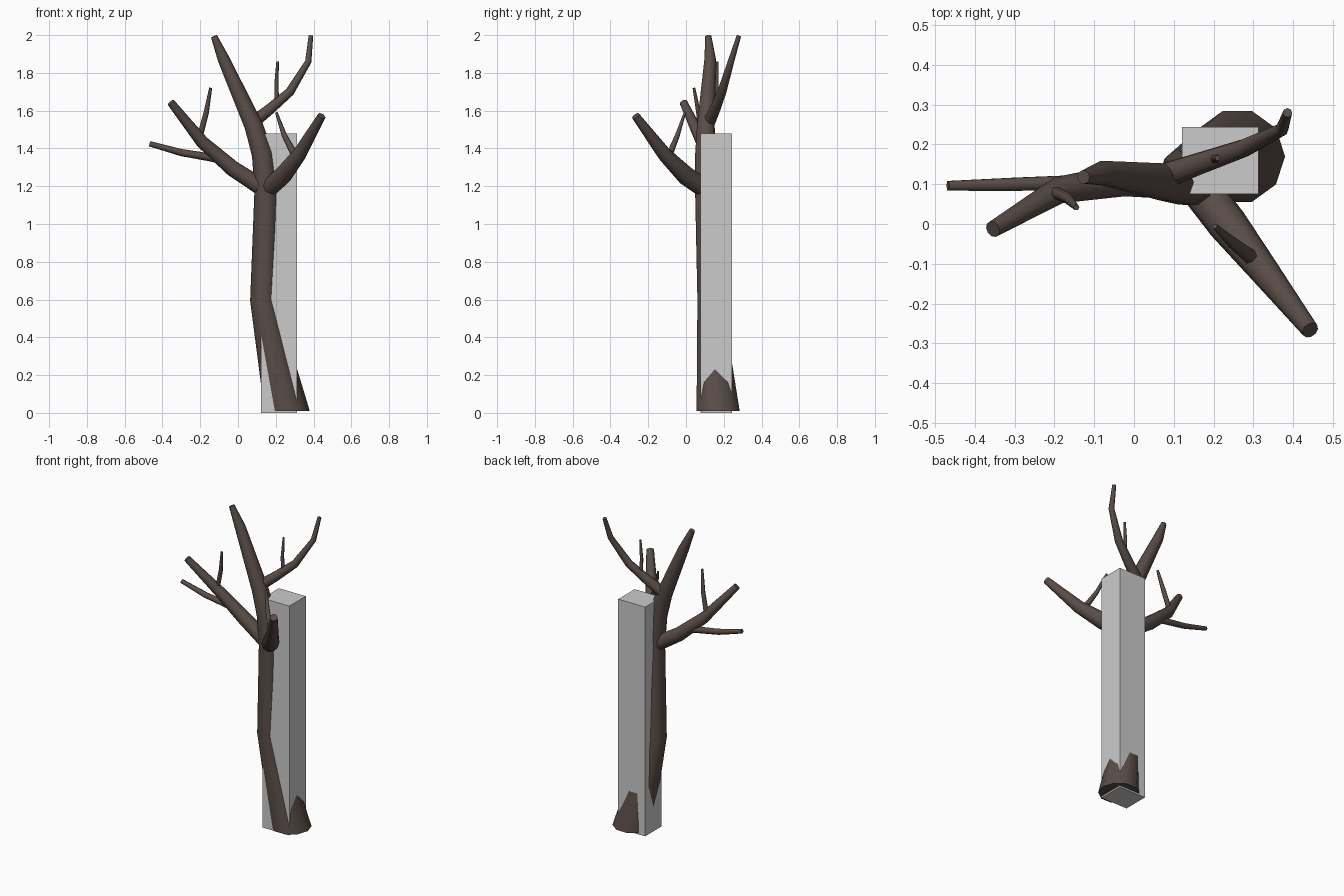
import bpy, bmesh, math
from mathutils import Vector

if "Cube" in bpy.data.objects:
    bpy.data.objects.remove(bpy.data.objects["Cube"])


def material(name, rgb):
    m = bpy.data.materials.new(name)
    m.diffuse_color = (*rgb, 1)
    m.use_nodes = True
    m.node_tree.nodes["Principled BSDF"].inputs["Base Color"].default_value = m.diffuse_color
    return m


bark = material("dark_bark", (0.100, 0.073, 0.063))
grey = material("light_grey", (0.60, 0.60, 0.60))


def finish(name, bm, mat):
    bmesh.ops.recalc_face_normals(bm, faces=bm.faces)
    me = bpy.data.meshes.new(name)
    bm.to_mesh(me)
    bm.free()
    me.materials.append(mat)
    ob = bpy.data.objects.new(name, me)
    bpy.context.collection.objects.link(ob)
    return ob


def limb(name, path, sides, flat_start=False):
    """Tapered tube through (x, y, z, radius) points, capped at both ends."""
    bm = bmesh.new()
    pts = [Vector(p[:3]) for p in path]
    rings = []
    for i, p in enumerate(pts):
        d = Vector()
        if i > 0:
            d += (p - pts[i - 1]).normalized()
        if i < len(pts) - 1:
            d += (pts[i + 1] - p).normalized()
        if i == 0 and flat_start:
            d = Vector((0, 0, 1))
        q = Vector((0, 0, 1)).rotation_difference(d)
        r = path[i][3]
        rings.append([bm.verts.new(p + q @ Vector((r * math.cos(a), r * math.sin(a), 0)))
                      for a in (2 * math.pi * k / sides for k in range(sides))])
    for a, b in zip(rings, rings[1:]):
        for k in range(sides):
            n = (k + 1) % sides
            bm.faces.new((a[k], a[n], b[n], b[k]))
    bm.faces.new(rings[0])
    bm.faces.new(rings[-1])
    ob = finish(name, bm, bark)
    bpy.ops.object.select_all(action='DESELECT')
    ob.select_set(True)
    bpy.context.view_layer.objects.active = ob
    bpy.ops.object.shade_smooth_by_angle(angle=math.radians(62))


# Trunk, flared at the base and leaning left at the top
limb("trunk", [(0.26, 0.17, 0.01, 0.12), (0.132, 0.125, 0.60, 0.068),
               (0.15, 0.108, 1.18, 0.063), (0.13, 0.103, 1.37, 0.057),
               (0.083, 0.105, 1.52, 0.049), (-0.075, 0.128, 1.87, 0.032),
               (-0.127, 0.118, 1.994, 0.017)], 10, True)

# Main branches
limb("right_branch", [(0.15, 0.11, 1.18, 0.05), (0.235, 0.0, 1.255, 0.05),
                      (0.325, -0.115, 1.37, 0.038), (0.443, -0.267, 1.572, 0.022)], 10)
limb("left_branch", [(0.14, 0.105, 1.185, 0.046), (-0.03, 0.11, 1.295, 0.042),
                     (-0.19, 0.085, 1.435, 0.034), (-0.355, -0.013, 1.643, 0.021)], 10)
limb("upper_branch", [(0.075, 0.12, 1.535, 0.034), (0.165, 0.152, 1.605, 0.029),
                      (0.275, 0.19, 1.70, 0.024), (0.372, 0.238, 1.86, 0.017),
                      (0.386, 0.28, 1.996, 0.012)], 8)

# Twigs
limb("right_twig", [(0.305, -0.092, 1.355, 0.02), (0.245, -0.045, 1.47, 0.014),
                    (0.203, -0.006, 1.59, 0.007)], 6)
limb("left_low_twig", [(-0.07, 0.105, 1.335, 0.02), (-0.16, 0.104, 1.355, 0.021),
                       (-0.30, 0.10, 1.378, 0.019), (-0.468, 0.096, 1.425, 0.014)], 6)
limb("left_high_twig", [(-0.205, 0.082, 1.45, 0.016), (-0.168, 0.066, 1.59, 0.014),
                        (-0.145, 0.042, 1.72, 0.008)], 6)
limb("upper_twig", [(0.205, 0.165, 1.64, 0.013), (0.203, 0.163, 1.74, 0.011),
                    (0.21, 0.166, 1.86, 0.007)], 6)

# Square post around which the trunk stands
bm = bmesh.new()
bmesh.ops.create_cube(bm, size=1)
bmesh.ops.scale(bm, vec=(0.192, 0.168, 1.48), verts=bm.verts)
bmesh.ops.translate(bm, vec=(0.217, 0.16, 0.74), verts=bm.verts)
finish("square_post", bm, grey)
